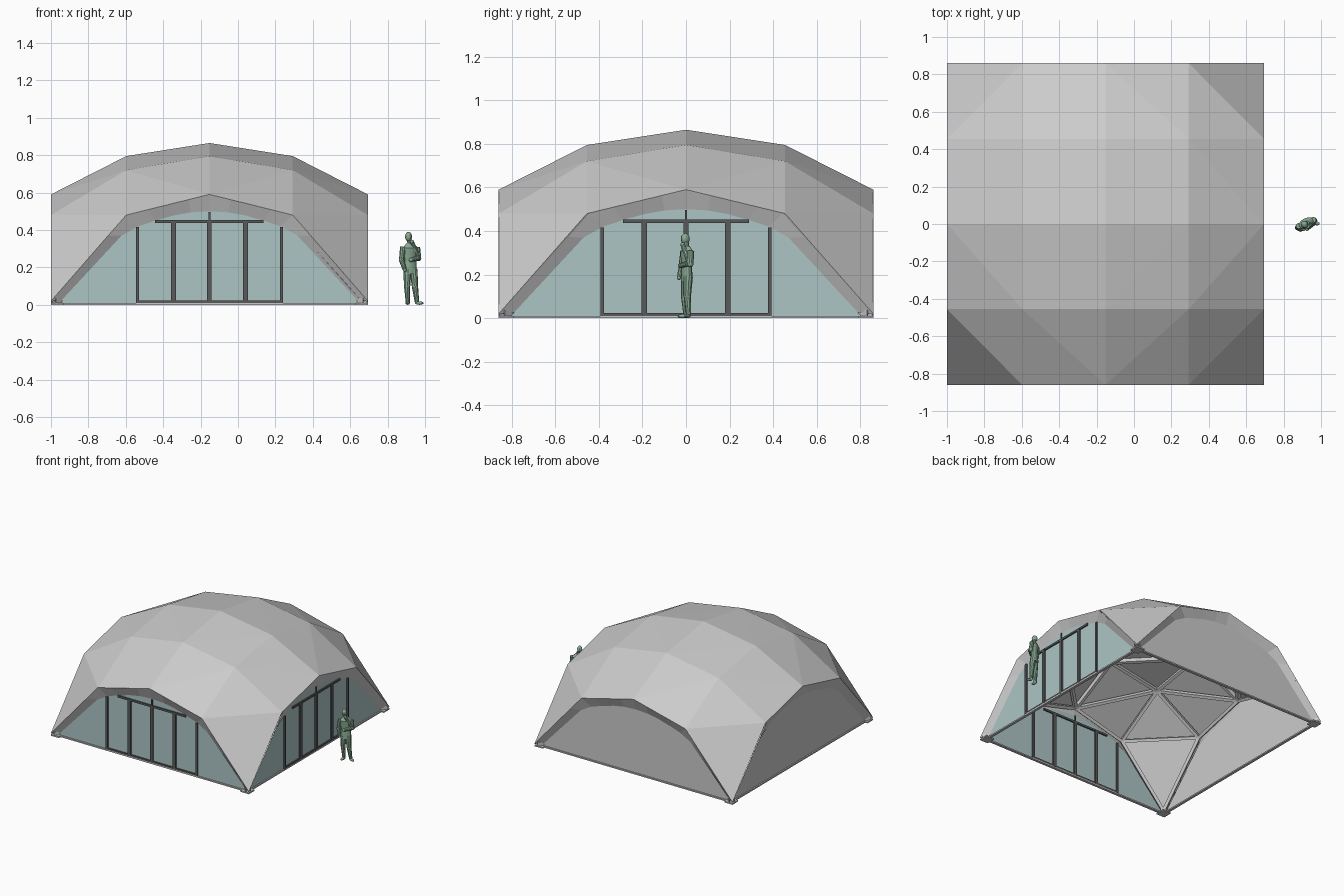
import bpy, bmesh
from mathutils import Vector, Matrix

if "Cube" in bpy.data.objects:
    bpy.data.objects.remove(bpy.data.objects["Cube"])

CX, HX, HY = -0.1525, 0.8475, 0.86


def material(name, rgb):
    m = bpy.data.materials.new(name)
    m.diffuse_color = (*rgb, 1)
    m.use_nodes = True
    m.node_tree.nodes["Principled BSDF"].inputs["Base Color"].default_value = m.diffuse_color
    return m


GLASS = material("glass_tint", (0.42, 0.56, 0.56))
DARK = material("dark_metal", (0.10, 0.10, 0.10))
GREEN = material("figure_green", (0.25, 0.40, 0.29))


def finish(name, bm, mat=None):
    me = bpy.data.meshes.new(name)
    bm.normal_update()
    bm.to_mesh(me)
    bm.free()
    ob = bpy.data.objects.new(name, me)
    bpy.context.collection.objects.link(ob)
    if mat:
        me.materials.append(mat)
    return ob


def add_box(bm, center, size, rot=None):
    m = Matrix.Translation(center) @ (rot or Matrix()) @ Matrix.Diagonal((*size, 1))
    bmesh.ops.create_cube(bm, size=1, matrix=m)


def add_beam(bm, p, q, out, w, h):
    z = (q - p).normalized()
    x = out.cross(z).normalized()
    y = z.cross(x)
    rot = Matrix((x, y, z)).transposed().to_4x4()
    add_box(bm, (p + q) / 2, (w, h, (q - p).length), rot)


def side_point(k, u, d, z):
    """Point on side k (front, right, back, left): u along it, d inward."""
    if k == 0: return Vector((CX + u, -HY + d, z))
    if k == 1: return Vector((CX + HX - d, u, z))
    if k == 2: return Vector((CX - u, HY - d, z))
    return Vector((CX - HX + d, -u, z))


# Faceted dome roof: 5 x 5 grid with heights set by distance from the middle
XS = [-HX, -0.445, 0, 0.445, HX]
YS = [-HY, -0.455, 0, 0.455, HY]
HEIGHT = {(0, 0): 0.865, (0, 1): 0.795, (1, 1): 0.72,
          (0, 2): 0.59, (1, 2): 0.48, (2, 2): 0.02}


def grid_point(i, j):
    key = tuple(sorted((abs(i - 2), abs(j - 2))))
    return Vector((CX + XS[i], YS[j], HEIGHT[key]))


bm = bmesh.new()
v = {(i, j): bm.verts.new(grid_point(i, j)) for i in range(5) for j in range(5)}
for i in range(4):
    for j in range(4):
        a, b, c, d = v[i, j], v[i + 1, j], v[i + 1, j + 1], v[i, j + 1]
        if (i < 2) == (j < 2):
            bm.faces.new((a, b, d)); bm.faces.new((b, c, d))
        else:
            bm.faces.new((a, b, c)); bm.faces.new((a, c, d))
edges = [(e.verts[0].co.copy(), e.verts[1].co.copy()) for e in bm.edges]
roof = finish("roof_shell", bm)
sol = roof.modifiers.new("thickness", 'SOLIDIFY')
sol.thickness, sol.offset = 0.01, -1

# Space-frame beams beneath every facet edge
bm = bmesh.new()


def inner(p):
    return Vector((CX + (p.x - CX) * 0.955, p.y * 0.955, max(p.z - 0.033, 0.02)))


for p, q in edges:
    p, q = inner(p), inner(q)
    add_beam(bm, p, q, (p + q) / 2 - Vector((CX, 0, -0.2)), 0.022, 0.034)
finish("roof_beams", bm)

# Arch profile and matching points on the roof edge (half, from the crown out)
ARCH = [(0, .50), (.10, .494), (.19, .478), (.29, .45), (.38, .42), (.47, .37), (.79, .025)]
EDGE = [(0, .59), (.11, .563), (.22, .536), (.33, .508), (.445, .48), (.54, .372), (HX, .02)]


def mirrored(half):
    return [(-u, z) for u, z in half[:0:-1]] + half


RECESS = 0.03
NAMES = ["front", "right", "back", "left"]
for k, name in enumerate(NAMES):
    # Arched fascia from the roof edge back to the wall
    half = EDGE[:-1] + [(HX if k % 2 == 0 else HY, .02)]
    bm = bmesh.new()
    outer = [bm.verts.new(side_point(k, u, 0, z)) for u, z in mirrored(half)]
    arch = [bm.verts.new(side_point(k, u, RECESS, z)) for u, z in mirrored(ARCH)]
    for n in range(len(arch) - 1):
        bm.faces.new((outer[n], arch[n], arch[n + 1], outer[n + 1]))
    finish(name + "_fascia", bm)

    # Wall panel filling the arch: glass on front and right, solid elsewhere
    bm = bmesh.new()
    outline = [(-.81, .005)] + mirrored(ARCH) + [(.81, .005)]
    bm.faces.new([bm.verts.new(side_point(k, u, RECESS, z)) for u, z in reversed(outline)])
    finish(name + "_wall", bm, GLASS if k < 2 else None)

    # Ground sill
    def wall_bar(bm, u, z, su, sz, depth):
        size = (su, depth, sz) if k % 2 == 0 else (depth, su, sz)
        add_box(bm, side_point(k, u, RECESS, z), size)

    bm = bmesh.new()
    wall_bar(bm, 0, .005, 1.6, .01, .02)
    finish(name + "_sill", bm)

    # Door frames
    if k < 2:
        bm = bmesh.new()
        for u, w, top in ((-.385, .016, .417), (-.192, .026, .45), (0, .024, .45),
                          (.192, .026, .45), (.385, .016, .417)):
            wall_bar(bm, u, (top + .01) / 2, w, top - .01, .022)
        wall_bar(bm, 0, .445, .58, .015, .02)
        wall_bar(bm, 0, .016, .78, .014, .02)
        wall_bar(bm, 0, .472, .01, .05, .018)
        finish(name + "_door_frames", bm, DARK)

# Corner feet: base plate with two upright fins
bm = bmesh.new()
for sx in (-1, 1):
    for sy in (-1, 1):
        x, y = CX + sx * (HX - .035), sy * (HY - .035)
        add_box(bm, (x, y, .005), (.07, .07, .01))
        turn = Matrix.Rotation(0.7854 * sx * sy, 4, 'Z')
        for s in (-1, 1):
            off = Vector((-sy * sx, 1, 0)) * s * .012
            add_box(bm, Vector((x, y, .022)) + off, (.06, .006, .03), turn)
finish("corner_feet", bm)

# Standing figure for scale
bm = bmesh.new()


def ball(c, r, turn=0):
    m = Matrix.Translation(c) @ Matrix.Rotation(turn, 4, 'Z') @ Matrix.Diagonal((*r, 1))
    bmesh.ops.create_uvsphere(bm, u_segments=12, v_segments=8, radius=1, matrix=m)


def limb(points, radii):
    for a, b, r1, r2 in zip(points, points[1:], radii, radii[1:]):
        a, b = Vector(a), Vector(b)
        rot = (b - a).to_track_quat('Z', 'Y').to_matrix().to_4x4()
        bmesh.ops.create_cone(bm, cap_ends=True, segments=10, radius1=r1, radius2=r2,
                              depth=(b - a).length, matrix=Matrix.Translation((a + b) / 2) @ rot)
        ball(b, (r2, r2, r2))


def torso(z0, z1, r0, r1):
    m = (Matrix.Translation((.921, .004, (z0 + z1) / 2)) @ Matrix.Rotation(.45, 4, 'Z')
         @ Matrix.Diagonal((1, .62, 1, 1)))
    bmesh.ops.create_cone(bm, cap_ends=True, segments=14, radius1=r0, radius2=r1,
                          depth=z1 - z0, matrix=m)


torso(.165, .235, .039, .034)
torso(.235, .305, .034, .044)
torso(.305, .332, .044, .018)
limb([(.921, .002, .32), (.914, 0, .35)], [.013, .012])
ball((.912, -.003, .364), (.018, .021, .026), .45)
limb([(.906, -.002, .19), (.904, -.006, .10), (.908, .0, .015)], [.022, .017, .012])
limb([(.938, .01, .19), (.946, .006, .10), (.957, .012, .015)], [.022, .017, .012])
ball((.907, -.013, .009), (.012, .026, .009))
ball((.970, .006, .009), (.024, .012, .009), -.3)
limb([(.882, -.010, .308), (.874, -.020, .24), (.892, -.032, .185)], [.016, .014, .010])
limb([(.958, .022, .308), (.966, .020, .248), (.930, -.016, .338)], [.016, .014, .010])
limb([(.966, .008, .25), (.925, -.026, .24)], [.013, .011])
figure = finish("standing_figure", bm, GREEN)
bpy.context.view_layer.objects.active = figure
figure.select_set(True)
bpy.ops.object.shade_smooth_by_angle()
